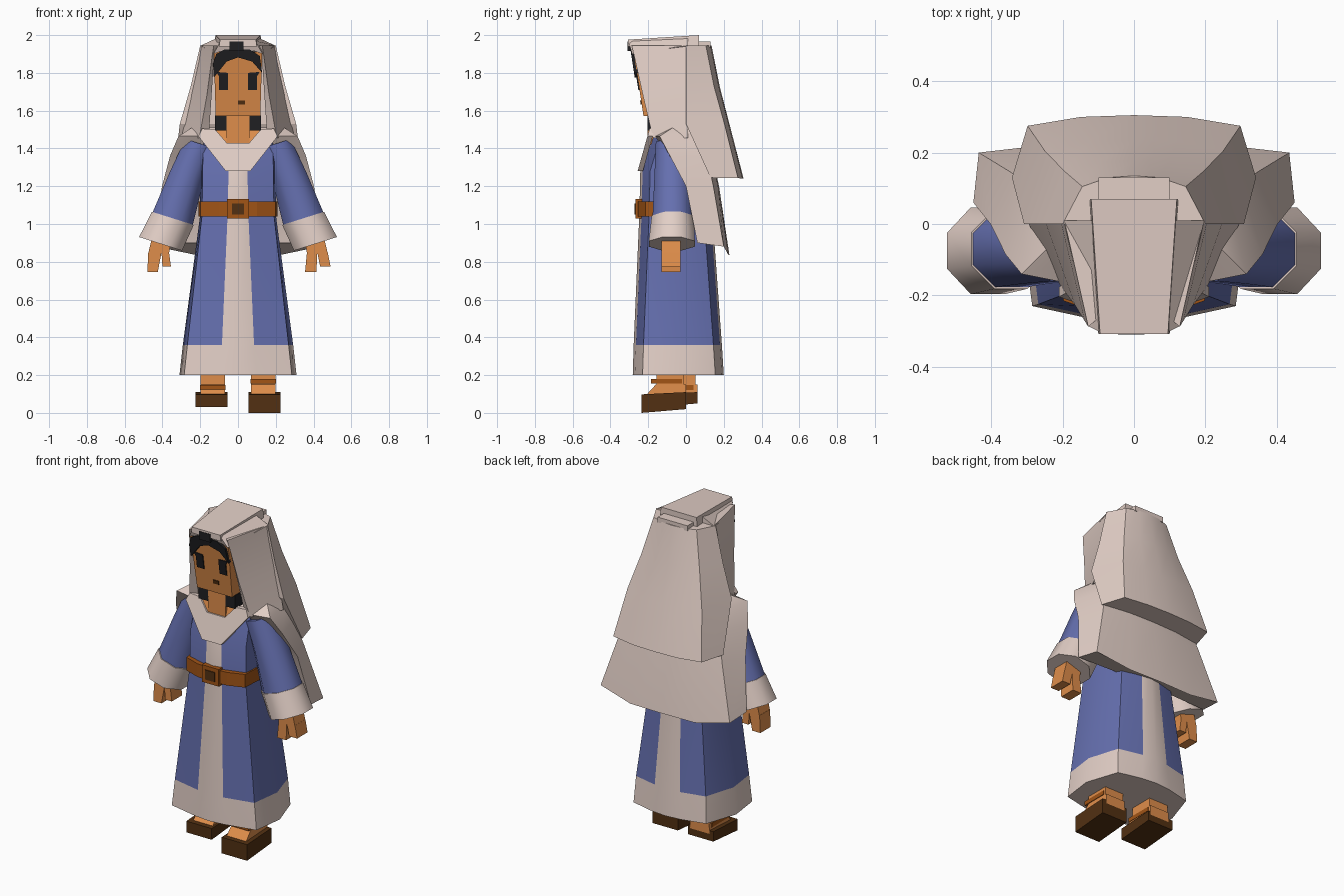
import bpy, bmesh, math

cube = bpy.data.objects.get("Cube")
if cube:
    bpy.data.objects.remove(cube, do_unlink=True)


def material(name, rgb):
    m = bpy.data.materials.new(name)
    m.use_nodes = True
    m.diffuse_color = (*rgb, 1)
    m.node_tree.nodes["Principled BSDF"].inputs["Base Color"].default_value = (*rgb, 1)
    return m


CREAM = material("cream_cloth", (0.76, 0.62, 0.565))
BLUE = material("blue_cloth", (0.13, 0.16, 0.43))
SKIN = material("skin", (0.74, 0.27, 0.07))
BELT = material("belt_leather", (0.36, 0.09, 0.008))
SANDAL = material("sandal_leather", (0.085, 0.03, 0.006))
HAIR = material("black_hair", (0.014, 0.014, 0.016))


def loft(name, rings, mats, rule=None, smooth=0):
    """Skin a stack of closed rings, cap both ends, smooth below an angle."""
    bm = bmesh.new()
    rows = [[bm.verts.new(p) for p in ring] for ring in rings]
    n = len(rows[0])
    for lo, hi in zip(rows, rows[1:]):
        for i in range(n):
            j = (i + 1) % n
            bm.faces.new((lo[i], lo[j], hi[j], hi[i]))
    bm.faces.new(rows[0])
    bm.faces.new(rows[-1])
    bmesh.ops.recalc_face_normals(bm, faces=bm.faces)
    if rule:
        for f in bm.faces:
            f.material_index = rule(f)
    mesh = bpy.data.meshes.new(name)
    bm.to_mesh(mesh)
    bm.free()
    ob = bpy.data.objects.new(name, mesh)
    bpy.context.collection.objects.link(ob)
    for m in mats:
        mesh.materials.append(m)
    if smooth:
        bpy.ops.object.select_all(action='DESELECT')
        ob.select_set(True)
        bpy.context.view_layer.objects.active = ob
        bpy.ops.object.shade_smooth_by_angle(angle=math.radians(smooth))


def box(name, x, y, z, mat, top=None):
    """Box from ranges; top optionally gives other x and y ranges at the top."""
    def ring(x, y, h):
        return [(x[0], y[0], h), (x[1], y[0], h), (x[1], y[1], h), (x[0], y[1], h)]
    tx, ty = top or (x, y)
    loft(name, [ring(x, y, z[0]), ring(tx, ty, z[1])], [mat])


def mirrored(half):
    """Complete a front-to-back half outline with its mirror image."""
    return half + [(-x, y, z) for x, y, z in reversed(half) if x > 0]


def plate(name, outline, depth, thick, mat):
    """Upright plate whose front follows y = depth(z)."""
    front = [(x, depth(z) - thick, z) for x, z in outline]
    loft(name, [front, [(x, depth(z) + 0.01, z) for x, z in outline]], [mat])


# Robe with front and back stripes and a hem
def robe_ring(z, f, b, stripe, front, side, back):
    return mirrored([(0, f - 0.012, z), (stripe, f, z), (front, f + 0.04, z),
                     (side, -0.04, z), (back, b - 0.035, z), (stripe, b, z), (0, b + 0.01, z)])


def robe_rule(f):
    in_stripe = all(abs(v.co.x) < 0.11 for v in f.verts)
    return 0 if in_stripe or f.calc_center_median().z < 0.34 else 1


loft("robe", [robe_ring(0.2, -0.27, 0.19, 0.1, 0.285, 0.31, 0.245),
              robe_ring(0.36, -0.265, 0.18, 0.085, 0.268, 0.292, 0.235),
              robe_ring(1.05, -0.235, 0.13, 0.055, 0.19, 0.2, 0.16),
              robe_ring(1.28, -0.23, 0.12, 0.05, 0.188, 0.2, 0.16),
              robe_ring(1.48, -0.17, 0.1, 0.05, 0.18, 0.21, 0.16)],
     [CREAM, BLUE], robe_rule, 35)


# Collar, bare neckline and belt
def chest_depth(z):
    return -0.238 + (z - 1.28) * 0.28


half_collar = [(0.065, 1.28), (0.21, 1.465), (0.19, 1.505), (0.12, 1.5), (0.06, 1.43)]
plate("collar", half_collar + [(-x, z) for x, z in reversed(half_collar)],
      chest_depth, 0.018, CREAM)
plate("neckline", [(-0.07, 1.42), (0.07, 1.42), (0.12, 1.495), (-0.12, 1.495)],
      chest_depth, 0.008, SKIN)
loft("belt", [mirrored([(0, -0.258, z), (0.1, -0.25, z), (0.198, -0.215, z),
                        (0.208, -0.04, z), (0.17, 0.11, z), (0, 0.145, z)])
              for z in (1.04, 1.12)], [BELT])
box("buckle", (-0.057, 0.057), (-0.267, -0.23), (1.028, 1.132), BELT)
box("buckle_centre", (-0.033, 0.033), (-0.272, -0.25), (1.05, 1.108), SANDAL)

# Head, face and hair
box("head", (-0.118, 0.118), (-0.225, -0.04), (1.572, 1.91), SKIN,
    ((-0.128, 0.128), (-0.277, -0.04)))
box("neck", (-0.06, 0.06), (-0.205, -0.05), (1.42, 1.58), SKIN)
box("hair_back", (-0.118, 0.118), (-0.1, -0.01), (1.5, 1.92), HAIR)


def face_depth(z):
    return -0.225 - (z - 1.57) * 0.153


plate("fringe", [(-0.128, 1.775), (-0.132, 1.85), (-0.115, 1.9), (-0.07, 1.925), (0.06, 1.925),
                 (0.115, 1.89), (0.128, 1.8), (0.115, 1.815), (0.075, 1.86),
                 (0, 1.882), (-0.06, 1.86), (-0.1, 1.81)], face_depth, 0.015, HAIR)
plate("mouth", [(0, 1.632), (0.038, 1.632), (0.038, 1.655), (0, 1.655)],
      face_depth, 0.005, SANDAL)
for s, side in ((1, "left"), (-1, "right")):
    plate(side + "_eye", [(s * 0.053, 1.71), (s * 0.1, 1.71), (s * 0.1, 1.78),
                          (s * 0.115, 1.805), (s * 0.053, 1.8)], face_depth, 0.006, HAIR)
    box(side + "_hair_lock", sorted((s * 0.055, s * 0.122)), (-0.205, -0.1), (1.495, 1.575), HAIR)


# Sleeves, cuffs and hands
def sleeve_ring(s, x, y, z, width, depth):
    ring = []
    for k in range(8):
        a = math.radians(22.5 + 45 * k)
        u, v = math.cos(a) * 1.08 * width, math.sin(a) * 1.08 * depth
        ring.append((s * (x + 0.95 * u), y + v, z + 0.3 * u))
    return ring


for s, side in ((1, "left"), (-1, "right")):
    wrist = (0.345, -0.07, 1.03)
    loft(side + "_sleeve", [sleeve_ring(s, 0.2, -0.075, 1.425, 0.083, 0.085),
                            sleeve_ring(s, 0.272, -0.07, 1.25, 0.093, 0.097),
                            sleeve_ring(s, *wrist, 0.112, 0.107)], [BLUE], None, 50)
    loft(side + "_cuff", [sleeve_ring(s, *wrist, 0.117, 0.112),
                          sleeve_ring(s, 0.41, -0.075, 0.895, 0.12, 0.122)], [CREAM], None, 50)

    def x_range(a, b):
        return sorted((s * a, s * b))

    y = (-0.13, -0.03)
    box(side + "_palm", x_range(0.365, 0.475), y, (0.845, 0.95), SKIN,
        (x_range(0.35, 0.45), y))
    long_finger, short_finger = ((0.355, 0.415), (0.435, 0.49))
    if s < 0:
        long_finger, short_finger = ((0.425, 0.48), (0.355, 0.4))
    box(side + "_fingers", x_range(*long_finger), y, (0.745, 0.85), SKIN,
        (x_range(0.365, 0.42) if s > 0 else x_range(0.405, 0.475), y))
    box(side + "_thumb", x_range(*short_finger), y, (0.775, 0.85), SKIN,
        (x_range(0.42, 0.475) if s > 0 else x_range(0.365, 0.405), y))

    # Legs and sandals, one foot slightly ahead of the other
    back = 0 if s > 0 else 0.06
    lift = 0 if s > 0 else 0.03
    box(side + "_leg", x_range(0.07, 0.198), (-0.155 + back, -0.01 + back), (0.09, 0.35), SKIN)
    box(side + "_foot", x_range(0.068, 0.2), (-0.215 + back, 0 + back), (0.09, 0.15), SKIN,
        (x_range(0.07, 0.198), (-0.16 + back, 0 + back)))
    strap = 0.155 if s > 0 else 0.122
    box(side + "_strap", x_range(0.066, 0.202), (-0.185 + back, -0.02 + back),
        (strap, strap + 0.025), BELT)
    sole = [(-0.235 + back, lift), (0.0 + back, lift + 0.02), (0.0 + back, 0.11),
            (-0.235 + back, 0.098)]
    loft(side + "_sandal", [[(s * x, py, pz) for py, pz in sole] for x in (0.055, 0.226)],
         [SANDAL])

    # Hood side panels framing the face
    loft(side + "_hood_panel", [
        [(s * x1, y1, z), (s * x2, 0.01, z), (s * x3, 0.01, z), (s * x4, y1 + 0.02, z)]
        for z, y1, x1, x2, x3, x4 in ((1.455, -0.175, 0.205, 0.3, 0.2, 0.155),
                                      (1.68, -0.228, 0.165, 0.25, 0.17, 0.14),
                                      (1.88, -0.272, 0.138, 0.206, 0.15, 0.127),
                                      (1.945, -0.288, 0.128, 0.195, 0.12, 0.105))],
         [CREAM], None, 25)

# Hood roof, crown steps and a tuft of hair at the front edge
loft("hood_roof", [
    mirrored([(0.09, -0.305, 1.97), (0.13, -0.285, 1.9), (0.09, -0.285, 1.915)]),
    mirrored([(0.11, 0.01, 1.985), (0.197, 0.01, 1.945), (0.18, 0.01, 1.91)])], [CREAM])
loft("crown_band", [
    mirrored([(0.095, -0.308, 1.976), (0.1, -0.308, 1.94)]),
    mirrored([(0.12, 0.07, 2.0), (0.125, 0.07, 1.93)])], [CREAM])
box("crown_step", (-0.1, 0.1), (0.02, 0.13), (1.935, 1.967), CREAM)
box("hair_tuft", (-0.045, 0.03), (-0.31, -0.27), (1.915, 1.965), HAIR)


# Two hanging veil layers behind the body
def veil_ring(z_front, z_back, front, middle, back, inner, side, rear):
    z_rear = z_front * 0.7 + z_back * 0.3
    return mirrored([(inner, front, z_front), (side, middle, z_front),
                     (rear, back - 0.03, z_rear), (rear * 0.5, back - 0.005, z_back),
                     (0, back, z_back)])


loft("upper_veil", [veil_ring(1.245, 1.24, 0.135, 0.13, 0.305, 0.28, 0.342, 0.298),
                    veil_ring(1.53, 1.51, 0.0, 0.0, 0.235, 0.24, 0.308, 0.25),
                    veil_ring(1.73, 1.73, 0.0, 0.0, 0.178, 0.2, 0.25, 0.195),
                    veil_ring(1.945, 1.945, 0.0, 0.0, 0.135, 0.14, 0.2, 0.145)],
     [CREAM], None, 25)
loft("lower_veil", [veil_ring(0.9, 0.835, 0.07, 0.06, 0.23, 0.2, 0.45, 0.435),
                    veil_ring(1.2, 1.2, 0.02, 0.0, 0.175, 0.2, 0.402, 0.345),
                    veil_ring(1.36, 1.36, -0.09, -0.085, 0.14, 0.2, 0.36, 0.3),
                    veil_ring(1.465, 1.465, -0.165, -0.14, 0.11, 0.19, 0.315, 0.262),
                    veil_ring(1.51, 1.51, -0.1, -0.07, 0.08, 0.16, 0.245, 0.22)],
     [CREAM], None, 25)
